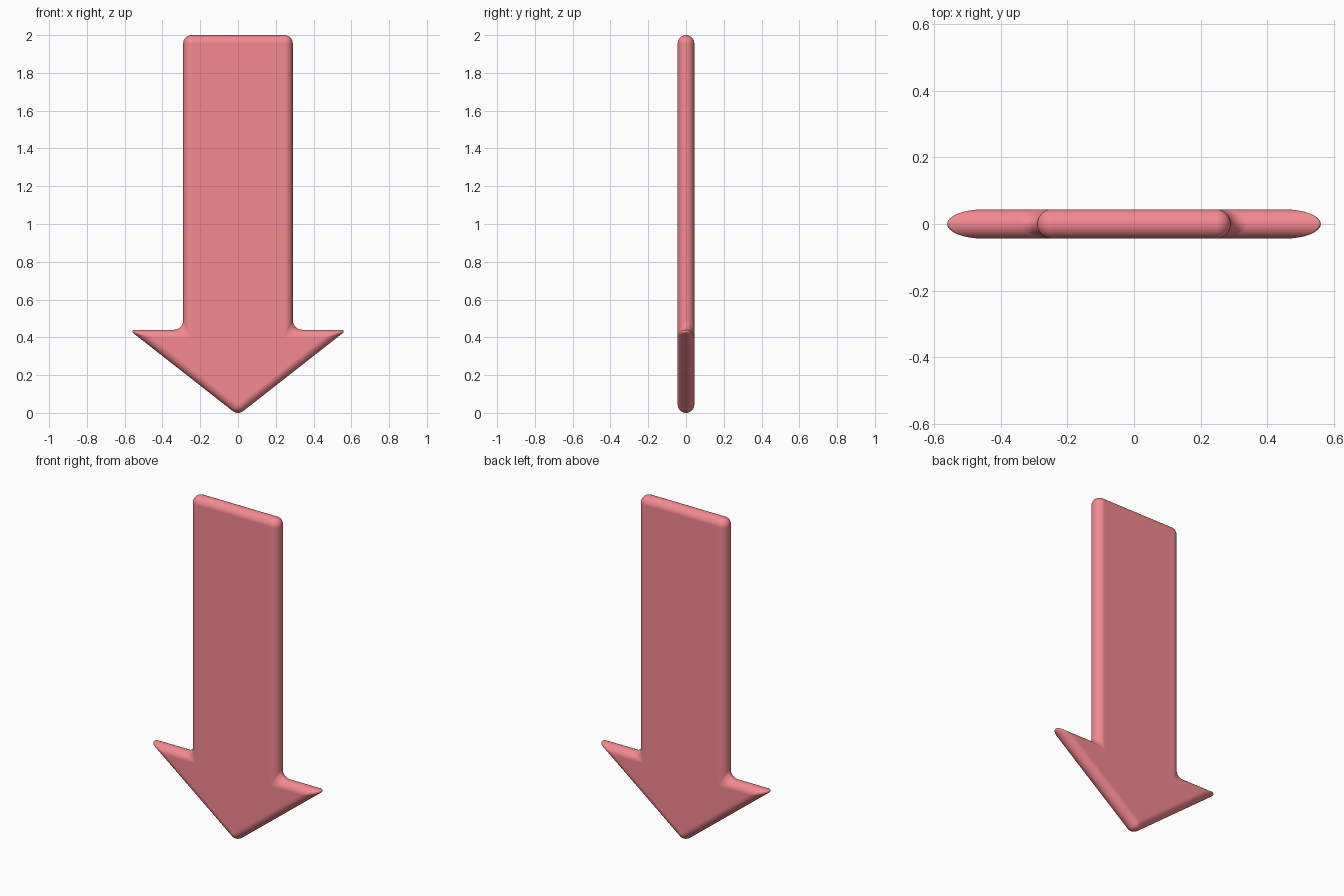
import bpy, bmesh
from math import sin, cos, pi
from mathutils import Vector

if "Cube" in bpy.data.objects:
    bpy.data.objects.remove(bpy.data.objects["Cube"])

R = 0.044      # half thickness and edge rounding
ARC = 8        # segments in each outline corner
LAYERS = 16    # segments across the rounded rim

# sharp outline, counter-clockwise seen from the front: (x, z, corner radius)
half = [(0.577, 0.44, 0.009), (0.29, 0.44, 0.05), (0.29, 2.0, R)]
outline = [(0, -0.012, R)] + half + [(-x, z, r) for x, z, r in reversed(half)]


def corner(i):
    """Inset face point and the rounded rim points of one outline corner."""
    n = len(outline)
    p, a, b = (Vector(outline[k % n][:2]) for k in (i, i - 1, i + 1))
    r = outline[i][2]
    d1, d2 = (a - p).normalized(), (b - p).normalized()
    bis = (d1 + d2).normalized()
    half_angle = d1.angle(d2) / 2
    convex = (p - a).cross(b - p) > 0
    face = p + bis * (R if convex else -R) / sin(half_angle)
    centre = p + bis * r / sin(half_angle)
    t1 = p + d1 * (centre - p).dot(d1) - centre
    t2 = p + d2 * (centre - p).dot(d2) - centre
    sweep = t1.angle(t2)
    rim = [centre + (t1 * sin(sweep * (1 - k / ARC)) + t2 * sin(sweep * k / ARC)) / sin(sweep)
           for k in range(ARC + 1)]
    return [(face, s) for s in rim]


pairs = [pair for i in range(len(outline)) for pair in corner(i)]

# rings from the front face, around the rim, to the back face
bm = bmesh.new()
rings = []
for j in range(LAYERS + 1):
    a = -pi / 2 + pi * j / LAYERS
    ring = []
    for face, rim in pairs:
        q = face + (rim - face) * cos(a)
        ring.append(bm.verts.new((q.x, R * sin(a), q.y)))
    rings.append(ring)
n = len(pairs)
for r0, r1 in zip(rings, rings[1:]):
    for k in range(n):
        m = (k + 1) % n
        bm.faces.new((r0[k], r0[m], r1[m], r1[k]))
bm.faces.new(rings[0])
bm.faces.new(rings[-1][::-1])
bmesh.ops.remove_doubles(bm, verts=bm.verts, dist=0.00005)
bmesh.ops.recalc_face_normals(bm, faces=bm.faces)

mesh = bpy.data.meshes.new("arrow")
bm.to_mesh(mesh)
bm.free()
arrow = bpy.data.objects.new("down_arrow", mesh)
bpy.context.collection.objects.link(arrow)

# coral colour
mat = bpy.data.materials.new("coral")
mat.diffuse_color = (0.91, 0.25, 0.28, 1)
mat.use_nodes = True
mat.node_tree.nodes["Principled BSDF"].inputs["Base Color"].default_value = mat.diffuse_color
mesh.materials.append(mat)

# smooth shading with flat broad faces
bpy.context.view_layer.objects.active = arrow
arrow.select_set(True)
bpy.ops.object.shade_smooth_by_angle(angle=pi / 5)
weighted = arrow.modifiers.new("face_normals", 'WEIGHTED_NORMAL')
weighted.keep_sharp = True
